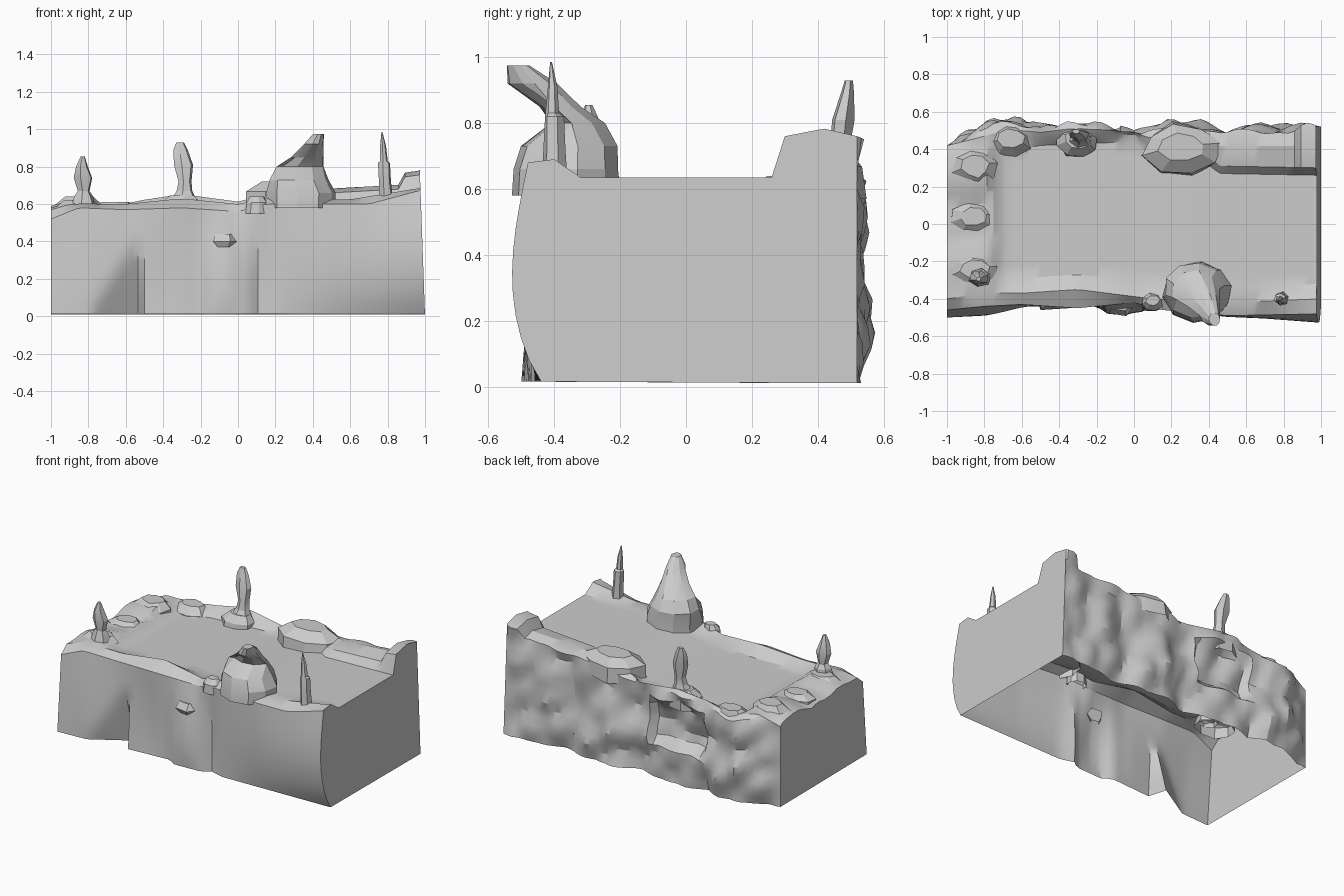
import bpy, bmesh, math, random
from mathutils import Vector, noise

if "Cube" in bpy.data.objects:
    bpy.data.objects.remove(bpy.data.objects["Cube"])

random.seed(4)


def curve(*pts):
    """Piecewise linear curve through (x, value) points."""
    def f(x):
        for (a, u), (b, v) in zip(pts, pts[1:]):
            if x <= b:
                return u + (v - u) * max(0, (x - a) / (b - a))
        return pts[-1][1]
    return f


def finish(bm, name, angle=30):
    bmesh.ops.recalc_face_normals(bm, faces=bm.faces)
    me = bpy.data.meshes.new(name)
    bm.to_mesh(me)
    bm.free()
    ob = bpy.data.objects.new(name, me)
    bpy.context.collection.objects.link(ob)
    bpy.ops.object.select_all(action='DESELECT')
    ob.select_set(True)
    bpy.context.view_layer.objects.active = ob
    bpy.ops.object.shade_smooth_by_angle(angle=math.radians(angle))
    return ob


def rock(name, rings, sides=7, jitter=0.1, scoop=None, angle=20):
    """Stack of irregular rings: (x, y, z, radius x, radius y)."""
    bm = bmesh.new()
    rows = []
    for i, (x, y, z, rx, ry) in enumerate(rings):
        row = []
        for k in range(sides):
            a = 2 * math.pi * (k + 0.3) / sides
            j = 1 + random.uniform(-jitter, jitter)
            p = Vector((x + rx * j * math.cos(a), y + ry * j * math.sin(a), z))
            if scoop and i in scoop and math.sin(a) < -0.3:
                p.y += scoop[i]
            row.append(bm.verts.new(p))
        rows.append(row)
    for r0, r1 in zip(rows, rows[1:]):
        for k in range(sides):
            n = (k + 1) % sides
            bm.faces.new((r0[k], r0[n], r1[n], r1[k]))
    bm.faces.new(rows[-1])
    return finish(bm, name, angle)


# Outline curves of the plateau along its length
front_y = curve((-1, -.46), (-.8, -.44), (-.6, -.43), (-.3, -.45), (0, -.42), (.15, -.46), (.5, -.49), (1, -.48))
front_z = curve((-1, .52), (-.85, .58), (-.6, .57), (-.3, .58), (0, .56), (.15, .6), (.7, .6), (1, .68))
foot_y = curve((-1, -.5), (-.8, -.49), (-.5, -.46), (-.2, -.44), (-.14, -.48), (.06, -.47), (.1, -.43), (.2, -.46), (1, -.44))
bulge = curve((-1, .0), (-.8, .01), (-.35, -.01), (-.2, .0), (-.05, .03), (.1, -.01), (.3, .01), (.7, .04), (1, .07))
crest_y = curve((-1, -.4), (-.8, -.37), (-.6, -.37), (-.3, -.35), (.1, -.4), (.5, -.42), (1, -.4))
crest_z = curve((-1, .56), (-.8, .6), (-.6, .6), (-.3, .63), (0, .6), (.15, .63), (.6, .625), (1, .69))
floor_z = curve((-1, .57), (-.9, .6), (-.77, .605), (-.7, .56), (0, .58), (.3, .61), (1, .635))
back_in = curve((-1, .36), (-.7, .38), (-.5, .42), (0, .44), (.1, .36), (.4, .32), (.45, .27), (1, .26))
back_z = curve((-1, .55), (-.85, .61), (-.7, .58), (-.5, .62), (-.3, .65), (0, .61), (.2, .66), (.5, .68),
               (.86, .7), (.89, .765), (1, .78))
back_y = curve((-1, .42), (-.9, .46), (-.75, .53), (-.6, .54), (-.5, .5), (-.35, .53), (-.2, .52), (-.05, .49),
               (.05, .48), (.2, .53), (.4, .52), (.5, .5), (.75, .51), (1, .52))


def front_wall(x, t):
    z = .015 + (front_z(x) - .015) * t
    y = foot_y(x) * (1 - t) + front_y(x) * t - bulge(x) * math.sin(math.pi * t ** .8)
    left = -.8 + .6 * z                      # wedge-shaped notch
    if z < .4 and left < x < -.53:
        y += .13 * (1 - z / .4) * (x - left) / (-.54 - left)
    return y, z


def back_wall(x, t):
    z = .01 + (back_z(x) - .03) * t
    d = noise.voronoi(Vector((x * 5 + z * 3, 1.7, z * 4.2 - x)))[0]
    fade = min(1, (1 - abs(x)) * 12)
    y = back_y(x) + fade * (.05 - .1 * d[0])
    if -.5 < x < -.08 and .28 < z < .52:     # hollow under the ledge
        y -= .06
    return y, z


def section(x):
    pts = [front_wall(x, i / 10) for i in range(11)]
    cy, fz, bi, bz = crest_y(x), floor_z(x), back_in(x), back_z(x)
    pts.append((cy, max(crest_z(x), fz)))
    a, b = cy + .08, bi
    for i in range(11):
        y = a + (b - a) * i / 10
        z = fz
        if x < -.75:                         # uneven rocks along the left end
            z += (.0, .01, .01, -.01, -.015, -.005, -.02, .0, .02, .02, .01)[i]
        pts.append((y, z))
    pts.append((bi + .04, max(bz - .02, fz)))
    pts.append(((bi + back_y(x)) / 2 + .03, bz + .003))
    pts += [back_wall(x, 1 - i / 11) for i in range(12)]
    return pts


# Plateau shell, open underneath
bm = bmesh.new()
N = 56
rows = []
for i in range(N + 1):
    x = -1 + 2 * i / N
    rows.append([bm.verts.new((x - (.025 * z / .7 if i == N else 0), y, z)) for y, z in section(x)])
for r0, r1 in zip(rows, rows[1:]):
    for k in range(len(r0) - 1):
        bm.faces.new((r0[k], r1[k], r1[k + 1], r0[k + 1]))
bm.faces.new(rows[0])
bm.faces.new(rows[-1])
finish(bm, "plateau", 28)

# Leaning horn-shaped rock on a round base
rock("horn_rock", [(.34, -.36, .58, .185, .165), (.34, -.36, .66, .185, .16), (.325, -.355, .73, .165, .145),
                   (.33, -.37, .80, .13, .12), (.37, -.42, .85, .09, .10), (.405, -.475, .92, .055, .085),
                   (.43, -.51, .975, .03, .035)],
     sides=10, jitter=.05, scoop={3: .08, 4: .07, 5: .015})

# Standing stones
rock("left_spire", [(-.825, -.29, .57, .07, .06), (-.825, -.285, .64, .05, .045), (-.825, -.285, .67, .03, .03),
                    (-.83, -.285, .74, .055, .04), (-.835, -.29, .80, .035, .035), (-.83, -.295, .855, .012, .012)], 6)
rock("back_spire", [(-.29, .45, .62, .08, .065), (-.285, .46, .67, .045, .035), (-.285, .465, .72, .035, .032),
                    (-.29, .475, .81, .055, .035), (-.305, .49, .89, .04, .022), (-.31, .495, .93, .02, .012)], 6)
rock("right_spire", [(.79, -.4, .61, .04, .04), (.785, -.4, .72, .032, .032), (.78, -.4, .82, .032, .03),
                     (.78, -.405, .83, .02, .022), (.775, -.405, .91, .016, .016), (.77, -.41, .985, .003, .003)], 6)

# Boulders along the rim
boulders = {
    "back_hill": (.26, .40, .57, .21, .14, .15),
    "back_left_boulder": (-.85, .30, .52, .12, .11, .12),
    "left_boulder": (-.86, .03, .52, .12, .09, .09),
    "front_left_boulder": (-.85, -.25, .52, .13, .10, .10),
    "back_corner_boulder": (-.66, .45, .48, .12, .09, .13),
    "front_rim_stone": (.10, -.42, .55, .06, .05, .09),
    "back_ledge": (-.30, .44, .52, .12, .09, .125),
}
for name, (x, y, z, rx, ry, h) in boulders.items():
    rock(name, [(x, y, z, rx, ry), (x, y, z + h * .65, rx * .97, ry * .95), (x, y + .01, z + h, rx * .6, ry * .55)], 8, .12)

# Small ledge jutting from the front wall
rock("front_ledge", [(-.07, -.455, .37, .04, .02), (-.07, -.46, .40, .07, .04), (-.07, -.44, .44, .06, .03)], 4, .15)
